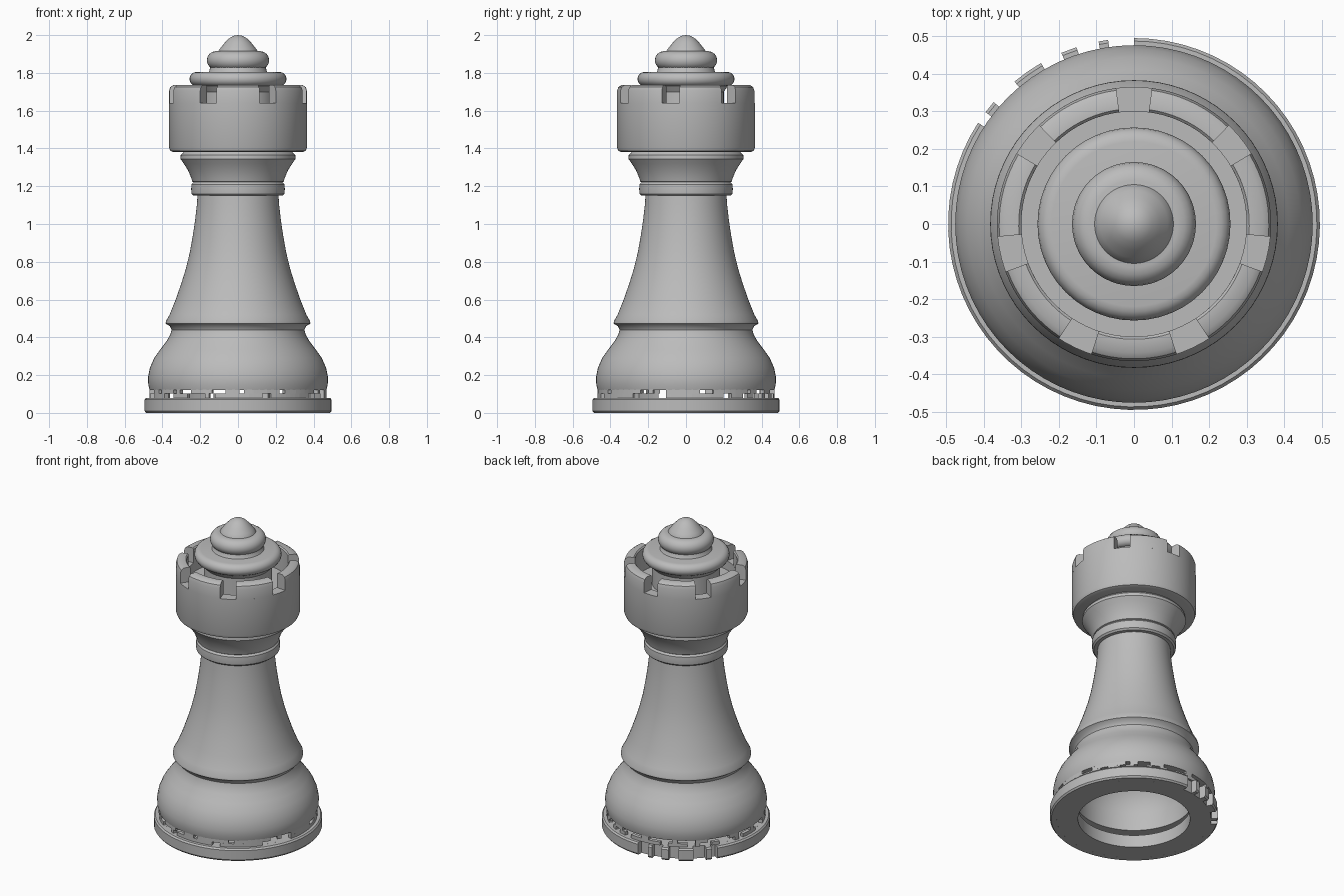
import bpy
import bmesh
import math
import random
from mathutils import Matrix

if "Cube" in bpy.data.objects:
    bpy.data.objects.remove(bpy.data.objects["Cube"], do_unlink=True)

random.seed(4)

grey = bpy.data.materials.new("stone grey")
grey.use_nodes = True
COLOUR = (0.5, 0.5, 0.5, 1)
grey.diffuse_color = COLOUR
grey.node_tree.nodes["Principled BSDF"].inputs["Base Color"].default_value = COLOUR


def finish(name, bm, smooth=35):
    bmesh.ops.remove_doubles(bm, verts=bm.verts, dist=0.0001)
    bmesh.ops.recalc_face_normals(bm, faces=bm.faces)
    mesh = bpy.data.meshes.new(name)
    bm.to_mesh(mesh)
    bm.free()
    mesh.materials.append(grey)
    obj = bpy.data.objects.new(name, mesh)
    bpy.context.collection.objects.link(obj)
    bpy.ops.object.select_all(action="DESELECT")
    bpy.context.view_layer.objects.active = obj
    obj.select_set(True)
    bpy.ops.object.shade_smooth_by_angle(angle=math.radians(smooth))
    return obj


def sweep(bm, profile, start=0, end=360, steps=72, closed=True):
    """Revolve an (r, z) outline; a partial sweep gets end caps."""
    verts = [bm.verts.new((r, 0, z)) for r, z in profile]
    pairs = list(zip(verts, verts[1:] + verts[:1]))
    edges = [bm.edges.new(p) for p in (pairs if closed else pairs[:-1])]
    bmesh.ops.rotate(bm, verts=verts, matrix=Matrix.Rotation(math.radians(start), 3, "Z"))
    full = end - start == 360
    geom = verts + edges
    if closed and not full:
        geom.append(bm.faces.new(verts))
    bmesh.ops.spin(bm, geom=geom, cent=(0, 0, 0), axis=(0, 0, 1),
                   angle=math.radians(end - start), steps=steps, use_merge=full)


def lathe(name, profile, closed=False, steps=72):
    bm = bmesh.new()
    sweep(bm, profile, steps=steps, closed=closed)
    return finish(name, bm)


def box(r0, r1, z0, z1):
    return [(r0, z0), (r1, z0), (r1, z1), (r0, z1)]


def bead(radius, low, high, inner, count=9):
    """Half-round moulding outline between two heights."""
    mid, half = (low + high) / 2, (high - low) / 2
    angles = [math.pi * (i / (count - 1) - 0.5) for i in range(count)]
    return ([(inner, low)] + [(radius - half + half * math.cos(a), mid + half * math.sin(a))
                              for a in angles] + [(inner, high)])


# Hollow base ring, its outer lip broken away at the back
lathe("base_ring", box(0.33, 0.455, 0, 0.08), closed=True)
bm = bmesh.new()
lip = [(0.455, 0), (0.487, 0), (0.495, 0.01), (0.495, 0.07), (0.487, 0.08), (0.455, 0.08)]
for start, end in ((147, 450), (120, 130), (139, 143), (98, 101), (108, 113)):
    sweep(bm, lip, start, end, max(1, (end - start) // 5))
finish("base_lip", bm)

# Crumbled band of fragments between ring and body
bm = bmesh.new()
for row in range(2):
    angle = 0
    while angle < 360:
        width = random.choice((3, 4, 6, 9))
        end = min(angle + width, 360)
        if random.random() < 0.62:
            sweep(bm, box(0.445, 0.468, 0.08 + row * 0.022, 0.102 + row * 0.022), angle, end, 2)
        angle = end
finish("crumbled_band", bm)

# Bulging foot with the hollow cavity inside
lathe("foot", [(0, 0.46), (0.2, 0.45), (0.31, 0.36), (0.345, 0.24), (0.345, 0.122),
               (0.468, 0.122), (0.475, 0.15), (0.476, 0.19), (0.466, 0.24), (0.444, 0.29),
               (0.412, 0.335), (0.378, 0.38), (0.358, 0.415), (0.352, 0.44), (0.36, 0.458),
               (0.383, 0.473)])

# Flared stem
lathe("stem", [(0.352, 0.47), (0.383, 0.473), (0.382, 0.485), (0.362, 0.52), (0.33, 0.6),
               (0.302, 0.68), (0.277, 0.76), (0.255, 0.85), (0.239, 0.94), (0.227, 1.02),
               (0.218, 1.1), (0.213, 1.17)])

# Collar and bell below the crown
lathe("collar", [(0.2, 1.15), (0.236, 1.15), (0.246, 1.16), (0.248, 1.185), (0.246, 1.21),
                 (0.236, 1.222), (0.2, 1.222)])
lathe("bell", [(0.225, 1.215), (0.242, 1.225), (0.248, 1.245), (0.265, 1.285), (0.287, 1.32),
               (0.305, 1.345), (0.303, 1.365), (0.285, 1.385)])

# Crown: a lower cup and seven merlons separated by notches
FLOOR = 1.64
lathe("crown_cup", [(0, 1.38), (0.34, 1.38), (0.358, 1.387), (0.365, 1.405), (0.365, FLOOR),
                    (0.3, FLOOR), (0.3, 1.58), (0, 1.58)])
bm = bmesh.new()
merlon = [(0.3, FLOOR), (0.365, FLOOR), (0.365, 1.705), (0.359, 1.724), (0.343, 1.735),
          (0.307, 1.735), (0.3, 1.728)]
pitch = 360 / 7
for i in range(7):
    middle = 90 + (i + 0.5) * pitch
    sweep(bm, merlon, middle - pitch / 2 + 7.5, middle + pitch / 2 - 7.5, 9)
finish("merlons", bm)

# Stacked finial
lathe("finial_neck", [(0.2, 1.58), (0.2, 1.7), (0.225, 1.735), (0.155, 1.8), (0.147, 1.83)])
lathe("finial_disc", bead(0.257, 1.73, 1.805, 0), steps=48)
lathe("finial_bead", bead(0.165, 1.818, 1.915, 0), steps=48)
lathe("finial_tip", [(0.108, 1.9), (0.105, 1.915), (0.09, 1.935), (0.07, 1.96), (0.048, 1.982),
                     (0.025, 1.996), (0, 2)], steps=48)
